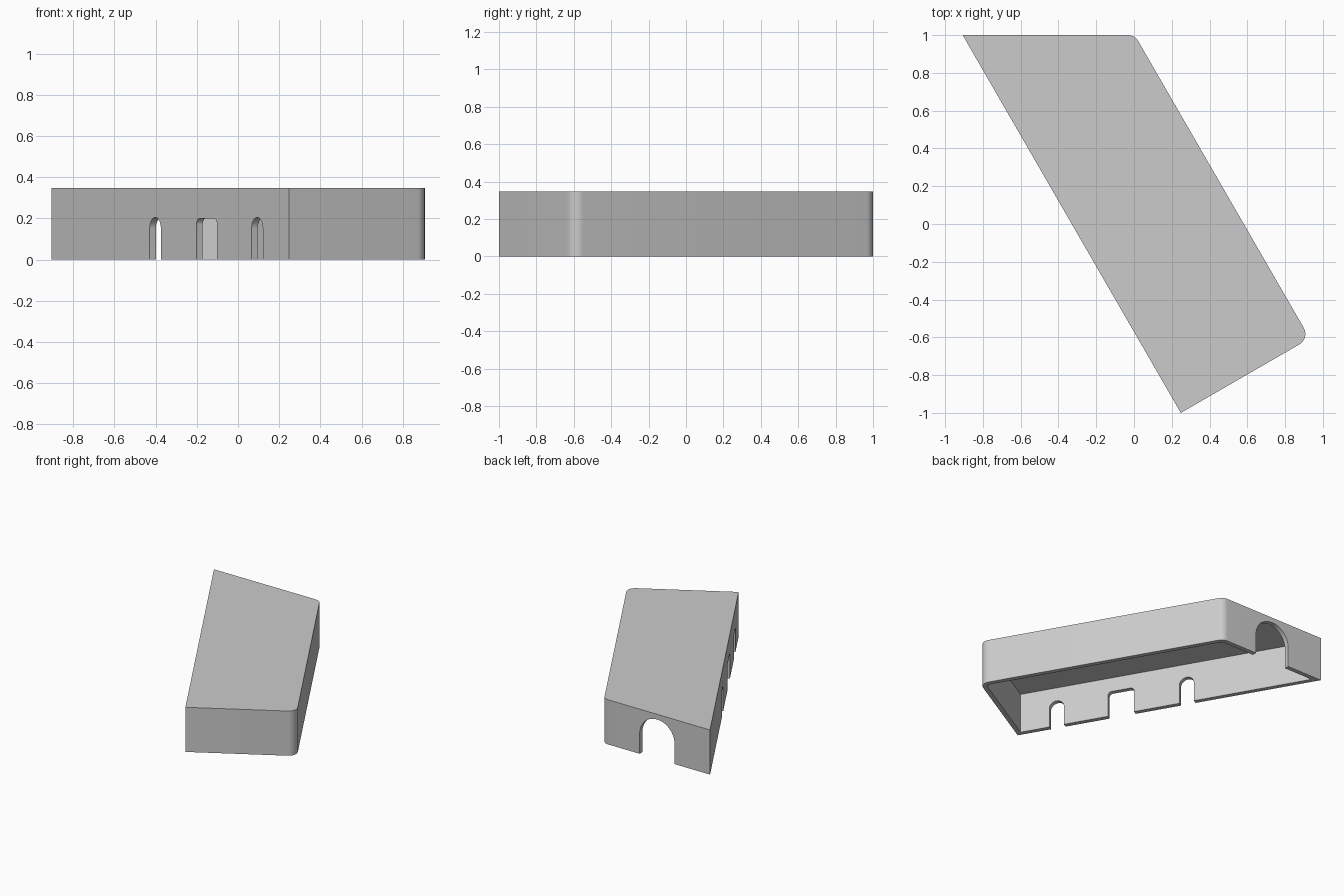
import bpy, bmesh, math
from mathutils import Vector, Matrix

cube = bpy.data.objects.get("Cube")
if cube:
    bpy.data.objects.remove(cube, do_unlink=True)

HEIGHT, WALL, RADIUS, WIDTH = 0.347, 0.035, 0.065, 0.789

# Plan directions: along the slanted long sides, and square to them
along = Vector((0.5, -math.sqrt(0.75)))
across = Vector((-along.y, along.x))
back_right = Vector((-0.907, 1.0))
front_right = back_right + along * (2 / -along.y)
front_left = front_right + across * WIDTH
back_left = back_right + Vector((WIDTH / across.x, 0))
plan = [back_right, front_right, front_left, back_left]


def rounded(points, radii, steps=10):
    """Replace each corner that has a radius with an arc."""
    out = []
    for i, (p, r) in enumerate(zip(points, radii)):
        if r == 0:
            out.append(p)
            continue
        u = (points[i - 1] - p).normalized()
        v = (points[(i + 1) % len(points)] - p).normalized()
        half = u.angle(v) / 2
        centre = p + (u + v).normalized() * (r / math.sin(half))
        a = p + u * (r / math.tan(half)) - centre
        b = p + v * (r / math.tan(half)) - centre
        sweep = math.pi - 2 * half
        for k in range(steps + 1):
            t = k / steps
            q = centre + (a * math.sin((1 - t) * sweep) + b * math.sin(t * sweep)) / math.sin(sweep)
            if not out or (q - out[-1]).length > 1e-4:
                out.append(q)
    return out


def inset(points, d):
    """Move every edge of a counter-clockwise outline inward by d."""
    out = []
    for i, p in enumerate(points):
        e = (p - points[i - 1]).normalized()
        f = (points[(i + 1) % len(points)] - p).normalized()
        n, m = Vector((-e.y, e.x)), Vector((-f.y, f.x))
        out.append(p + (n + m) * (d / (1 + n.dot(m))))
    return out


def prism(name, outline, low, high, matrix=Matrix()):
    bm = bmesh.new()
    face = bm.faces.new([bm.verts.new((p.x, p.y, low)) for p in outline])
    top = bmesh.ops.extrude_face_region(bm, geom=[face])["geom"]
    verts = [g for g in top if isinstance(g, bmesh.types.BMVert)]
    bmesh.ops.translate(bm, verts=verts, vec=(0, 0, high - low))
    bmesh.ops.recalc_face_normals(bm, faces=bm.faces)
    bm.transform(matrix)
    mesh = bpy.data.meshes.new(name)
    bm.to_mesh(mesh)
    bm.free()
    obj = bpy.data.objects.new(name, mesh)
    bpy.context.collection.objects.link(obj)
    return obj


def opening(name, centre, direction, width, top, radius):
    """Round-topped cutter standing in a wall that runs along direction."""
    x, up = direction.to_3d(), Vector((0, 0, 1))
    matrix = Matrix((x, up, x.cross(up))).transposed().to_4x4()
    matrix.translation = centre.to_3d()
    h = width / 2
    corners = [Vector(c) for c in ((-h, -0.1), (h, -0.1), (h, top), (-h, top))]
    return prism(name, rounded(corners, [0, 0, radius, radius]), -0.1, 0.1, matrix)


# Solid body with two rounded corners
cover = prism("cover_shell", rounded(plan, [0, 0, RADIUS, RADIUS]), 0, HEIGHT)

# Hollow interior, open underneath
inner = RADIUS - WALL
cutters = [prism("cavity", rounded(inset(plan, WALL), [0, 0, inner, inner]), -0.1, HEIGHT - WALL)]

# Three ports in the long slanted wall
for name, distance, width, top, radius in (
        ("rear_port", 1.01, 0.11, 0.205, 0.055),
        ("middle_port", 1.51, 0.2, 0.2, 0.03),
        ("front_port", 2.0, 0.11, 0.205, 0.055)):
    cutters.append(opening(name, back_right + along * distance, along, width, top, radius))

# Large arch in the back wall
cutters.append(opening("back_arch", (back_right + back_left) / 2, Vector((1, 0)), 0.3, 0.307, 0.15))

bpy.context.view_layer.objects.active = cover
cover.select_set(True)
for cutter in cutters:
    cutter.hide_render = True
    mod = cover.modifiers.new(cutter.name, "BOOLEAN")
    mod.operation, mod.solver, mod.object = "DIFFERENCE", "EXACT", cutter
    bpy.ops.object.modifier_apply(modifier=mod.name)
    bpy.data.objects.remove(cutter, do_unlink=True)

# Plain grey plastic
grey = bpy.data.materials.new("light_grey")
grey.use_nodes = True
colour = (0.6, 0.6, 0.6, 1)
grey.diffuse_color = colour
grey.node_tree.nodes["Principled BSDF"].inputs["Base Color"].default_value = colour
cover.data.materials.clear()
cover.data.materials.append(grey)
bpy.ops.object.shade_smooth_by_angle(angle=math.radians(30))
